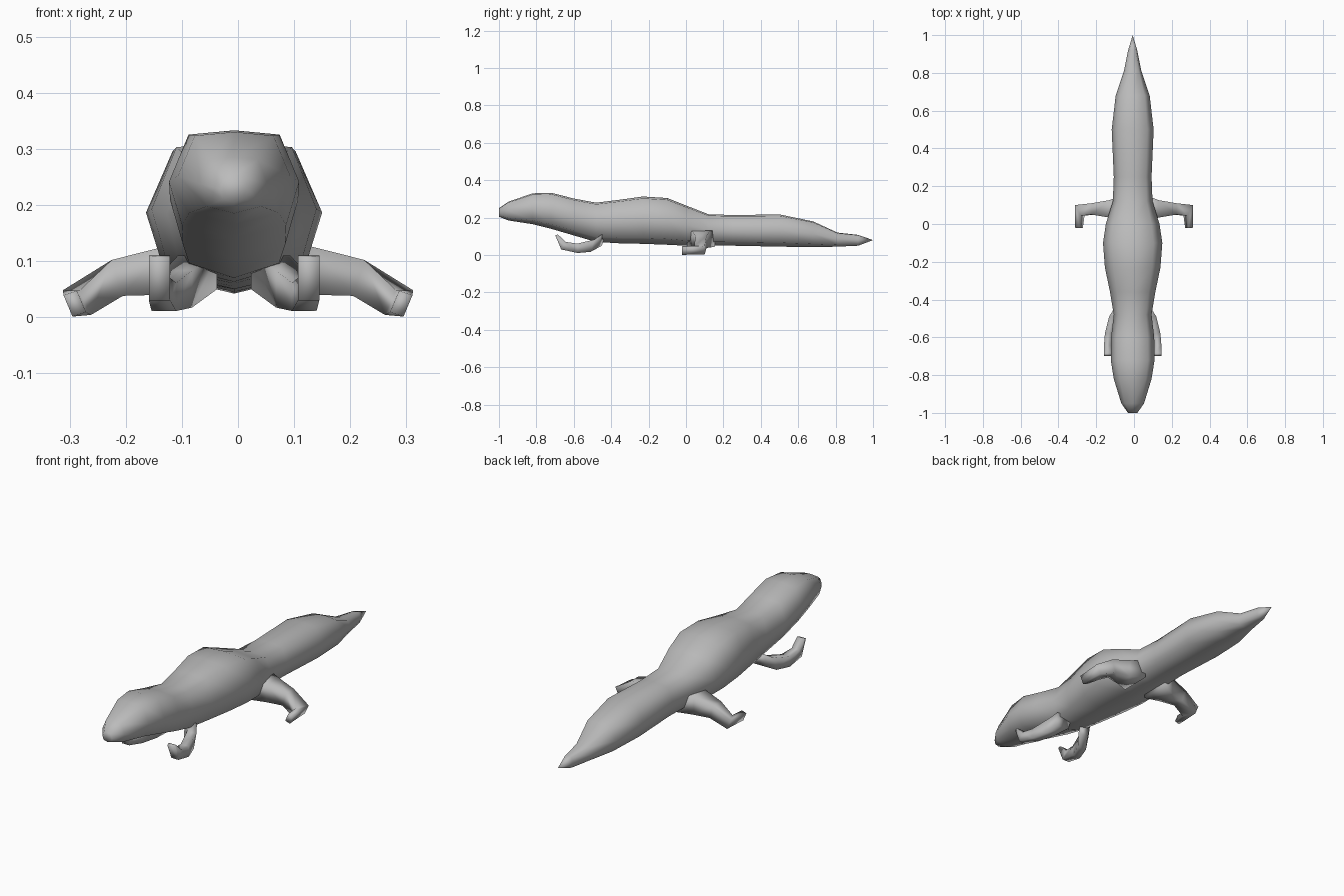
import bpy
import bmesh
from mathutils import Vector

cube = bpy.data.objects.get("Cube")
if cube:
    bpy.data.objects.remove(cube)

grey = bpy.data.materials.new("plain_grey")
grey.use_nodes = True
colour = (0.5, 0.5, 0.5, 1)
grey.diffuse_color = colour
grey.node_tree.nodes["Principled BSDF"].inputs["Base Color"].default_value = colour


def loft(name, rings):
    """Skin a list of equal rings, close both ends and shade smooth."""
    bm = bmesh.new()
    loops = [[bm.verts.new(p) for p in ring] for ring in rings]
    n = len(loops[0])
    for a, b in zip(loops, loops[1:]):
        for i in range(n):
            j = (i + 1) % n
            bm.faces.new((a[i], a[j], b[j], b[i]))
    bm.faces.new(loops[0])
    bm.faces.new(loops[-1])
    bmesh.ops.remove_doubles(bm, verts=bm.verts, dist=0.0005)
    bmesh.ops.recalc_face_normals(bm, faces=bm.faces)
    for f in bm.faces:
        f.smooth = True
    mesh = bpy.data.meshes.new(name)
    bm.to_mesh(mesh)
    bm.free()
    mesh.materials.append(grey)
    obj = bpy.data.objects.new(name, mesh)
    bpy.context.collection.objects.link(obj)


# Body, head and tail: one eight-sided loft (y, half width, bottom, top)
CENTRE = -0.007
SECTION = [(0, 1), (.7, .92), (1, .05), (.8, -.75),
           (0, -1), (-.8, -.75), (-1, .05), (-.7, .92)]
stations = [
    (-1, .025, .205, .25), (-.95, .06, .185, .285),
    (-.82, .1, .165, .33), (-.72, .116, .14, .333),
    (-.6, .114, .105, .302), (-.48, .1, .07, .28),
    (-.36, .12, .063, .295), (-.23, .147, .06, .313),
    (-.1, .157, .055, .305), (0, .142, .05, .265),
    (.12, .105, .05, .218), (.25, .1, .05, .214),
    (.5, .111, .045, .217), (.68, .09, .042, .18),
    (.81, .046, .045, .12), (.92, .024, .05, .108),
    (1, 0, .08, .08),
]
rings = []
for y, w, low, high in stations:
    mid, half = (low + high) / 2, (high - low) / 2
    rings.append([(CENTRE + u * w, y, mid + v * half) for u, v in SECTION])
loft("body", rings)

# Limbs: four-cornered sections given as centre, side half, up half
front_leg = [
    ((.065, -.45, .08), (.035, -.01, 0), (0, .01, .03)),
    ((.1, -.5, .05), (.025, 0, 0), (0, .01, .033)),
    ((.125, -.58, .036), (.022, 0, 0), (0, 0, .025)),
    ((.133, -.655, .05), (.019, 0, 0), (0, .012, .02)),
    ((.133, -.692, .108), (.019, 0, 0), (0, .007, .002)),
]
hind_leg = [
    ((.06, .08, .09), (0, .075, 0), (0, 0, .045)),
    ((.13, .08, .083), (0, .046, 0), (0, 0, .043)),
    ((.215, .08, .07), (0, .03, 0), (.01, 0, .032)),
    ((.287, .072, .026), (.015, .028, 0), (.01, 0, .022)),
    ((.291, -.022, .024), (.012, 0, -.004), (.008, 0, .019)),
]


def limb(name, sections, side, offset):
    rings = []
    for centre, across, up in sections:
        c, a, u = Vector(centre), Vector(across), Vector(up)
        ring = [c + a + u, c - a + u, c - a - u, c + a - u]
        rings.append([(side * p.x + offset, p.y, p.z) for p in ring])
    loft(name, rings)


for label, side in (("left", 1), ("right", -1)):
    limb(label + "_front_leg", front_leg, side, CENTRE)
    limb(label + "_hind_leg", hind_leg, side, 0)
